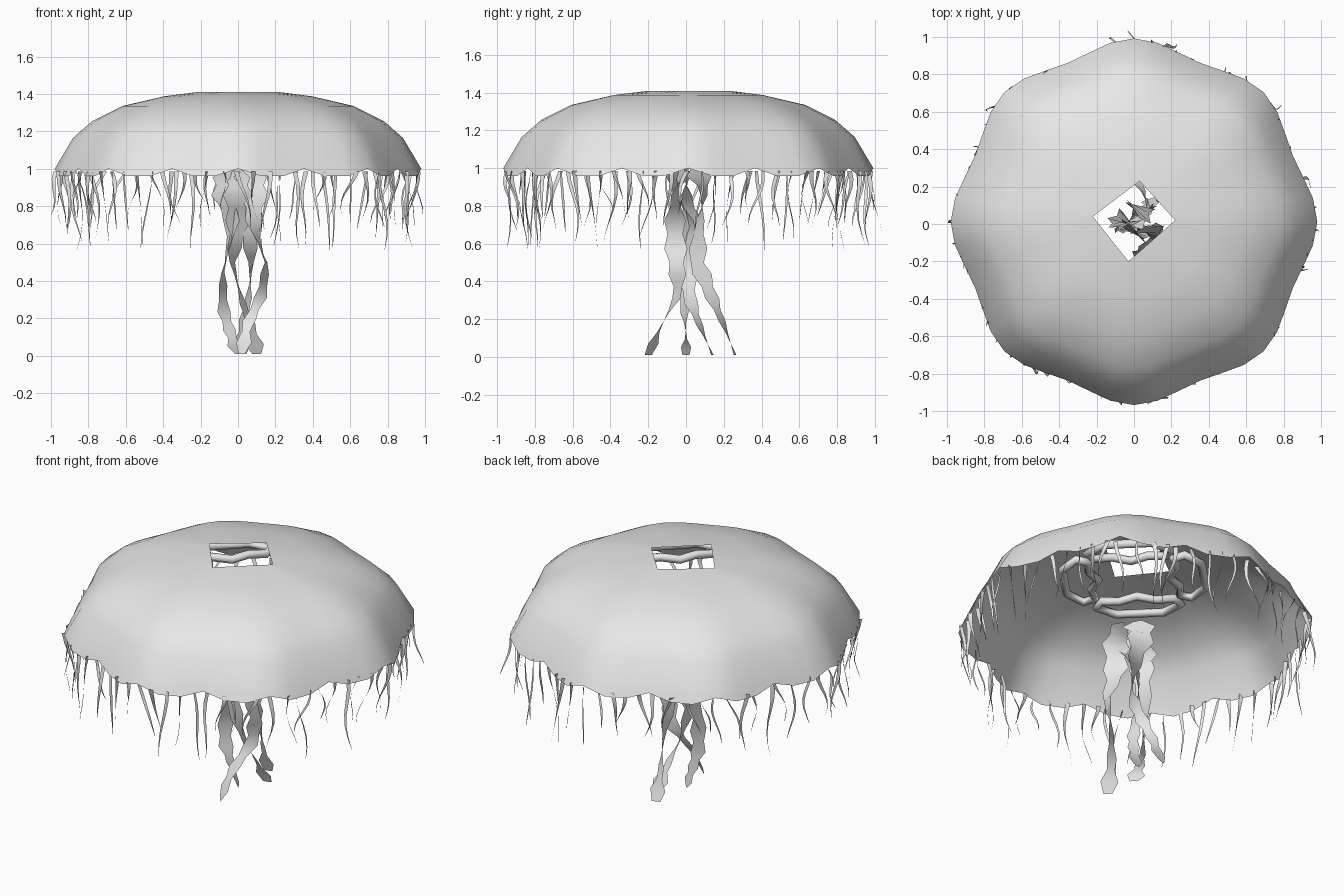
import bpy, math, random
from mathutils import Vector

if "Cube" in bpy.data.objects:
    bpy.data.objects.remove(bpy.data.objects["Cube"])

random.seed(7)
grey = bpy.data.materials.new("pale grey")
grey.diffuse_color = (0.8, 0.8, 0.8, 1)
grey.use_nodes = True
grey.node_tree.nodes["Principled BSDF"].inputs["Base Color"].default_value = grey.diffuse_color


def add(name, verts, faces, smooth=True):
    me = bpy.data.meshes.new(name)
    me.from_pydata([tuple(v) for v in verts], [], faces)
    me.materials.append(grey)
    ob = bpy.data.objects.new(name, me)
    bpy.context.collection.objects.link(ob)
    for p in me.polygons:
        p.use_smooth = smooth
    return ob


def along(pts, t):
    """Point at fraction t of a polyline."""
    f = min(t, 0.9999) * (len(pts) - 1)
    i = int(f)
    return pts[i].lerp(pts[i + 1], f - i)


# bell: lobed dome with scalloped hem and a four-sided opening on top
N = 48
profile = [(1.0, 1.0), (0.9, 1.165), (0.795, 1.255), (0.632, 1.335), (0.405, 1.387)]
corners = [Vector(c) for c in ((0.22, 0.02), (0.03, 0.23), (-0.22, 0.04), (-0.03, -0.20), (0.22, 0.02))]
verts, faces = [], []
for k, (r, z) in enumerate(profile):
    for i in range(N):
        a = math.tau * i / N
        rad = r * (0.95 + 0.03 * math.cos(8 * a) * r + 0.03 * (1 - r))
        zz = z - 0.04 if k == 0 and i % 3 else z
        verts.append((rad * math.cos(a), rad * math.sin(a) + 0.012, zz))
for i in range(N):
    c = along(corners, i / N)
    verts.append((c.x, c.y, 1.41))
for k in range(len(profile)):
    for i in range(N):
        j = (i + 1) % N
        faces.append((k * N + i, k * N + j, (k + 1) * N + j, (k + 1) * N + i))
add("bell", verts, faces)


def ribbon(pts, n, width, angle):
    """Strip of n sections along a path; width and angle are functions of t."""
    vs, fs = [], []
    for i in range(n + 1):
        t = i / n
        p = along(pts, t)
        a = angle(t)
        d = Vector((math.cos(a), math.sin(a), 0)) * width(i, t) / 2
        vs += [p - d, p + d]
    for i in range(n):
        fs.append((2 * i, 2 * i + 1, 2 * i + 3, 2 * i + 2))
    return vs, fs


# rim tentacles: thin wavy tapering ribbons hanging from the hem
verts, faces = [], []
T = 72
for i in range(T):
    a = math.tau * (i + random.uniform(-0.25, 0.25)) / T
    r = 0.935 + 0.03 * math.cos(8 * a)
    out = Vector((math.cos(a), math.sin(a), 0))
    side = Vector((-out.y, out.x, 0))
    length = random.uniform(0.2, 0.42)
    lean, drift = random.uniform(-0.06, 0.05), random.uniform(-0.07, 0.07)
    ph = random.uniform(0, 6)
    pts = []
    for k in range(7):
        t = k / 6
        sway = 0.014 * math.sin(ph + 5 * t)
        p = out * (r + lean * t + sway) + side * (drift * t + sway)
        pts.append(p + Vector((0, 0.012, 0.985 - length * t)))
    a0 = random.uniform(0, math.pi)
    vs, fs = ribbon(pts, 6, lambda i, t: 0.024 * (1 - t) + 0.002, lambda t: a0 + 1.5 * t)
    b = len(verts)
    verts += vs
    faces += [tuple(b + x for x in f) for f in fs]
add("rim_tentacles", verts, faces)

# oral arms: four broad twisted ribbons under the bell centre
arms = [
    [(.05, -.02, 1.0), (.09, -.05, .88), (.08, -.06, .7), (.15, -.05, .5), (.13, -.04, .33), (.05, -.13, .17), (.02, -.2, .01)],
    [(.02, .05, 1.0), (.03, .10, .88), (.06, .07, .7), (.07, .06, .5), (.06, .13, .33), (.03, .2, .17), (.02, .26, .01)],
    [(-.03, .0, 1.0), (-.07, .0, .88), (-.03, .03, .7), (-.08, .0, .45), (-.08, -.01, .25), (-.04, .0, .12), (.0, .0, .01)],
    [(.0, -.03, 1.0), (.0, -.06, .88), (.0, .03, .7), (-.03, .0, .5), (.02, .02, .3), (.07, .08, .15), (.1, .14, .01)],
]
for n, path in enumerate(arms):
    pts = [Vector(p) for p in path]

    def width(i, t):
        w = (0.17 - 0.11 * min(1, t * 1.3)) * (1.15 if i % 2 else 0.75)
        return 0.05 if t == 0 or t == 1 else max(w, 0.04) + (0.03 if t > 0.9 else 0)

    start = n * math.pi / 2 + 0.5
    vs, fs = ribbon(pts, 16, width, lambda t: start + 4.5 * t * (1 if n % 2 else -1))
    add("oral_arm_%d" % (n + 1), vs, fs)

# organ loops: four closed bean-shaped tubes inside the bell
half = [(0.385, 0.13), (0.30, 0.235), (0.235, 0.20), (0.245, 0.10)]
loop = [(r, -s) for r, s in half[::-1]] + half + [(0.195, 0.0)]
for n in range(4):
    a = math.pi / 4 + n * math.pi / 2
    cu = bpy.data.curves.new("organ_loop_%d" % (n + 1), 'CURVE')
    cu.dimensions = '3D'
    cu.bevel_depth = 0.024
    cu.bevel_resolution = 1
    sp = cu.splines.new('POLY')
    sp.points.add(len(loop) - 1)
    for p, (r, s) in zip(sp.points, loop):
        p.co = (r * math.cos(a) - s * math.sin(a), r * math.sin(a) + s * math.cos(a), 1.3, 1)
    sp.use_cyclic_u = True
    cu.materials.append(grey)
    bpy.context.collection.objects.link(bpy.data.objects.new(cu.name, cu))
